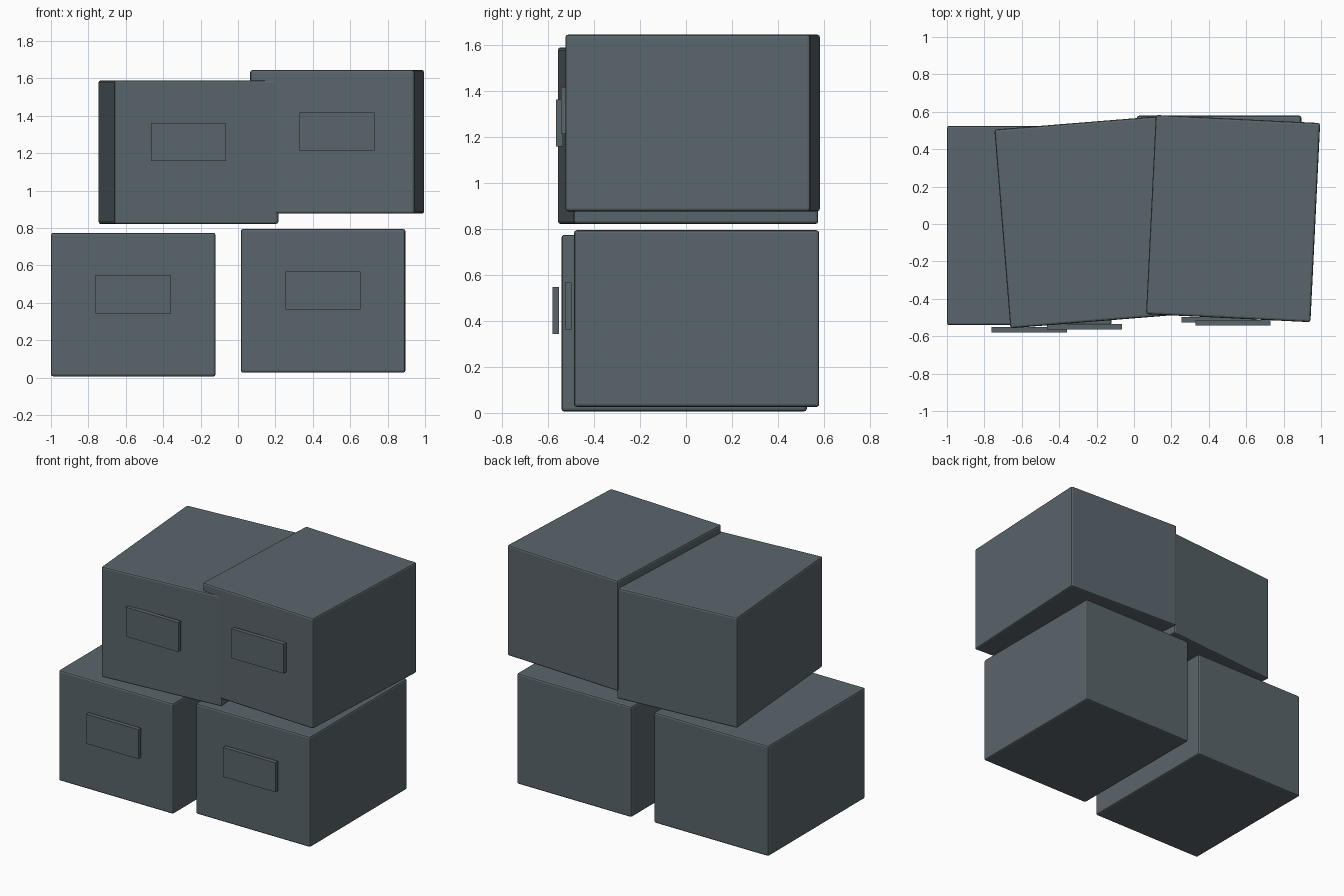
import bpy
import math

if "Cube" in bpy.data.objects:
    bpy.data.objects.remove(bpy.data.objects["Cube"])

slate = bpy.data.materials.new("slate_grey")
slate.diffuse_color = (0.102, 0.130, 0.147, 1)
slate.use_nodes = True
slate.node_tree.nodes["Principled BSDF"].inputs["Base Color"].default_value = slate.diffuse_color


def block(name, size, centre, angle=0.0, bevel=0.0):
    """Box of a given size, turned about z, with optional bevelled edges."""
    bpy.ops.mesh.primitive_cube_add(size=1, location=centre)
    ob = bpy.context.object
    ob.name = name
    ob.scale = size
    bpy.ops.object.transform_apply(location=False, rotation=False, scale=True)
    ob.rotation_euler.z = math.radians(angle)
    ob.data.materials.append(slate)
    if bevel:
        mod = ob.modifiers.new("soft_edges", 'BEVEL')
        mod.width = bevel
        mod.segments = 2
    return ob


# Stacked crates: name, centre, turn about z in degrees
crates = [
    ("lower_left", (-0.56, -0.008, 0.39), 0),
    ("lower_right", (0.455, 0.046, 0.41), 0),
    ("upper_left", (-0.265, 0.009, 1.205), 4.6),
    ("upper_right", (0.53, 0.029, 1.26), -2.8),
]

for name, (x, y, z), angle in crates:
    block(name + "_crate", (0.88, 1.066, 0.768), (x, y, z), angle, 0.012)
    # Label plate stays square to the front and stands just off the crate
    block(name + "_label", (0.402, 0.03, 0.204), (x, y - 0.558, z + 0.055))
